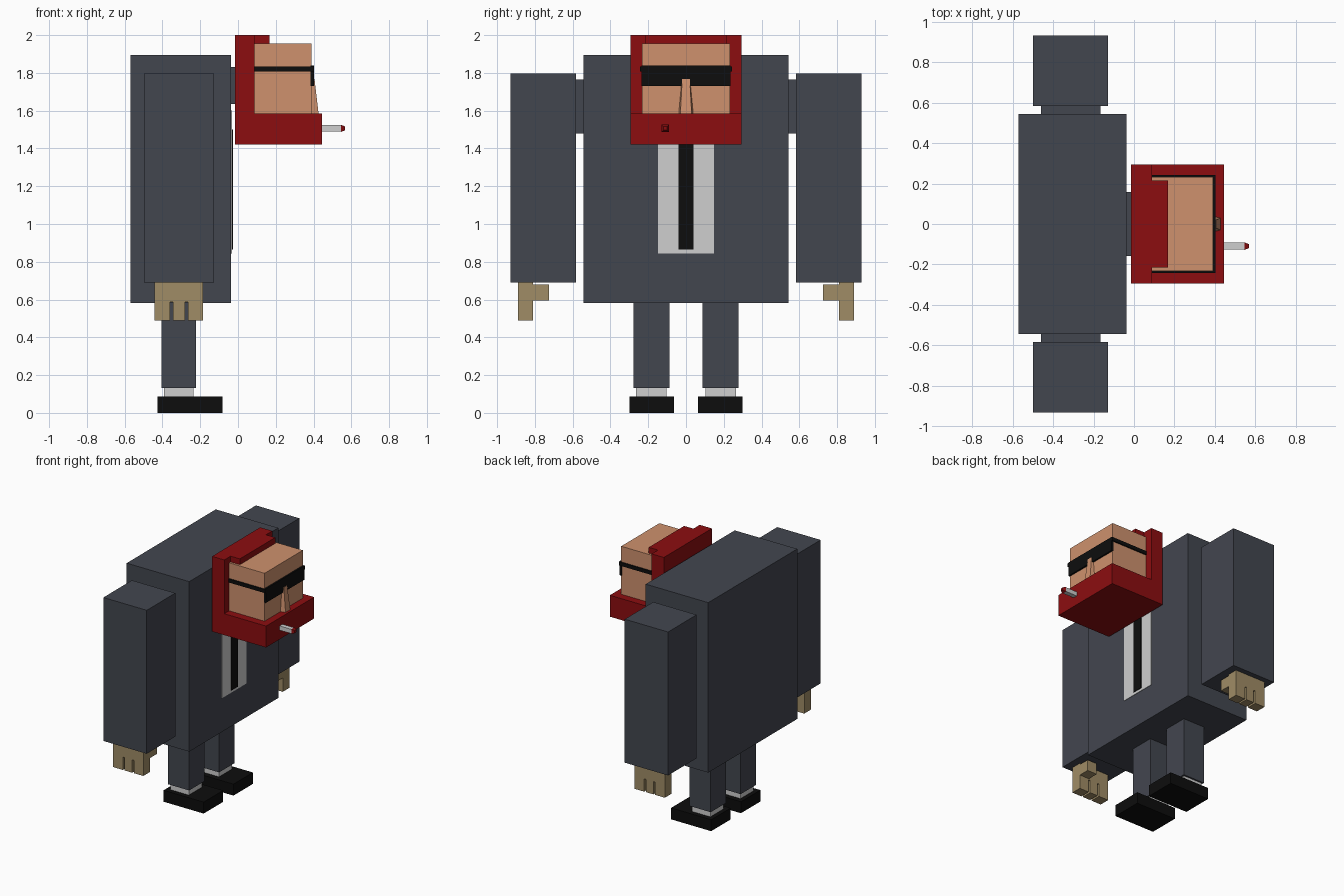
import bpy


def material(name, r, g, b):
    m = bpy.data.materials.new(name)
    m.diffuse_color = (r, g, b, 1)
    return m


SUIT = material("slate suit", 0.055, 0.061, 0.078)
RED = material("dark red", 0.262, 0.004, 0.005)
SKIN = material("tan skin", 0.62, 0.285, 0.155)
HAND = material("khaki hand", 0.35, 0.262, 0.133)
WHITE = material("off white", 0.62, 0.62, 0.62)
BLACK = material("black", 0.004, 0.004, 0.004)

FACES = [(0, 3, 2, 1), (4, 5, 6, 7), (0, 1, 5, 4), (1, 2, 6, 5), (2, 3, 7, 6), (3, 0, 4, 7)]


def solid(name, corners, mat):
    me = bpy.data.meshes.new(name)
    me.from_pydata(corners, [], FACES)
    me.materials.append(mat)
    ob = bpy.data.objects.new(name, me)
    bpy.context.collection.objects.link(ob)
    return ob


def box(name, x, y, z, mat):
    y = sorted(y)
    return solid(name, [(a, b, c) for c in z for a, b in
                        ((x[0], y[0]), (x[1], y[0]), (x[1], y[1]), (x[0], y[1]))], mat)


# Torso, shirt plate, tie and neck
box("torso", (-0.57, -0.036), (-0.543, 0.543), (0.583, 1.895), SUIT)
box("shirt", (-0.040, -0.033), (-0.148, 0.148), (0.845, 1.60), WHITE)
box("tie", (-0.036, -0.027), (-0.04, 0.04), (0.865, 1.50), BLACK)
box("neck", (-0.06, -0.01), (-0.158, 0.158), (1.635, 1.83), SUIT)

# Limbs, mirrored left and right
for s, side in ((1, "left"), (-1, "right")):
    def part(name, x, y, z, mat):
        box(f"{side}_{name}", x, (s * y[0], s * y[1]), z, mat)
    part("shoulder", (-0.46, -0.165), (0.53, 0.59), (1.48, 1.765), SUIT)
    part("sleeve", (-0.498, -0.128), (0.582, 0.93), (0.69, 1.797), SUIT)
    part("palm", (-0.443, -0.185), (0.81, 0.89), (0.587, 0.70), HAND)
    part("thumb", (-0.268, -0.185), (0.725, 0.815), (0.595, 0.68), HAND)
    for i, x in enumerate(((-0.443, -0.36), (-0.345, -0.28), (-0.266, -0.185))):
        part(f"finger_{i + 1}", x, (0.81, 0.89), (0.488, 0.59), HAND)
    part("leg", (-0.405, -0.223), (0.088, 0.277), (0.132, 0.60), SUIT)
    part("sock", (-0.393, -0.235), (0.104, 0.264), (0.08, 0.14), WHITE)
    part("shoe", (-0.425, -0.083), (0.063, 0.30), (0, 0.088), BLACK)
    part("glasses_arm", (0.085, 0.402), (0.228, 0.243), (1.808, 1.835), BLACK)

# Hair, beard and face
box("hair_back", (-0.016, 0.088), (-0.293, 0.293), (1.42, 2.0), RED)
box("hair_fringe", (0.08, 0.167), (-0.216, 0.216), (1.95, 2.0), RED)
box("beard", (0.08, 0.445), (-0.293, 0.293), (1.42, 1.585), RED)
box("face", (0.08, 0.39), (-0.233, 0.233), (1.58, 1.955), SKIN)
box("glasses_lens", (0.385, 0.402), (-0.235, 0.235), (1.73, 1.838), BLACK)

# Nose: wedge widening downwards
solid("nose", [(0.385, -0.04, 1.58), (0.427, -0.03, 1.58), (0.427, 0.03, 1.58), (0.385, 0.04, 1.58),
               (0.385, -0.022, 1.768), (0.405, -0.02, 1.768), (0.405, 0.02, 1.768),
               (0.385, 0.022, 1.768)], SKIN)

# Cigarette with tapered glowing tip
box("cigarette", (0.42, 0.546), (-0.127, -0.092), (1.49, 1.523), WHITE)
y, z = -0.1095, 1.5065
solid("cigarette_tip", [(x, y + a * h, z + b * h) for x, h in ((0.545, 0.019), (0.567, 0.010))
                        for a, b in ((-1, -1), (1, -1), (1, 1), (-1, 1))], RED)
